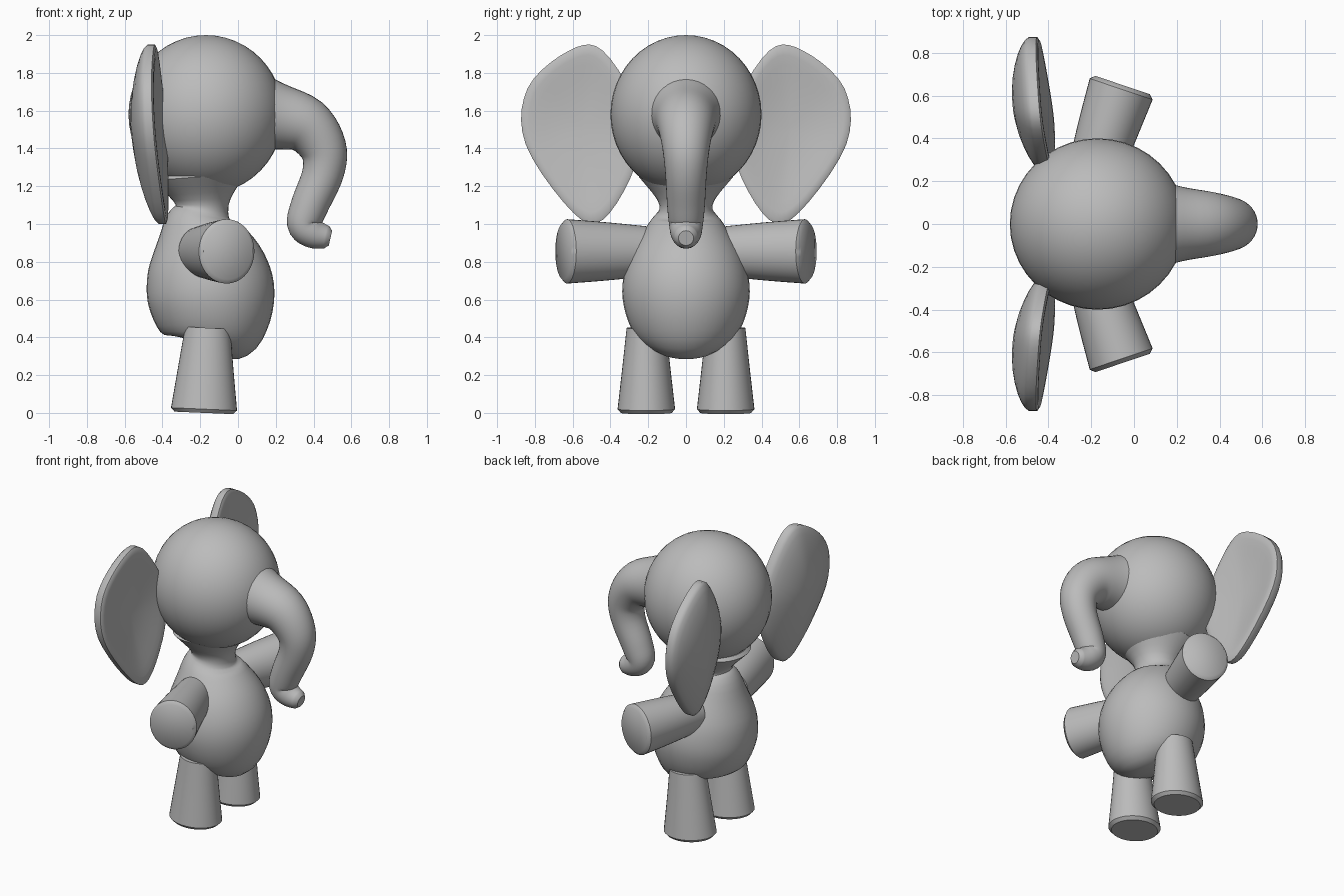
import bpy, bmesh, math
from mathutils import Vector

cube = bpy.data.objects.get("Cube")
if cube:
    bpy.data.objects.remove(cube, do_unlink=True)

grey = bpy.data.materials.new("soft grey")
grey.use_nodes = True
tone = (0.5, 0.5, 0.5, 1)
grey.diffuse_color = tone
grey.node_tree.nodes["Principled BSDF"].inputs["Base Color"].default_value = tone


def finish(obj):
    """Colour the part and shade it smooth, keeping sharp rims."""
    obj.data.materials.append(grey)
    bpy.ops.object.select_all(action='DESELECT')
    obj.select_set(True)
    bpy.context.view_layer.objects.active = obj
    bpy.ops.object.shade_smooth_by_angle(angle=math.radians(45))


def spline(rows, steps, closed=False):
    """Smooth curve through rows of numbers."""
    points = [Vector(row) for row in rows]
    count = len(points)

    def pick(index):
        return points[index % count if closed else max(0, min(count - 1, index))]

    curve = []
    for i in range(count if closed else count - 1):
        before, start, end, after = (pick(i + k) for k in (-1, 0, 1, 2))
        leave, arrive = (end - before) / 2, (after - start) / 2
        for step in range(steps):
            t = step / steps
            ease = t * t * (3 - 2 * t)
            curve.append(start.lerp(end, ease) + leave * t * (1 - t) ** 2
                         - arrive * t * t * (1 - t))
    return curve if closed else curve + [points[-1]]


def skin(name, rings):
    """Bridge equal rings of points and close both ends."""
    bm = bmesh.new()
    loops = [[bm.verts.new(point) for point in ring] for ring in rings]
    sides = len(loops[0])
    for lower, upper in zip(loops, loops[1:]):
        for i in range(sides):
            j = (i + 1) % sides
            bm.faces.new((lower[i], lower[j], upper[j], upper[i]))
    bm.faces.new(loops[0])
    bm.faces.new(loops[-1])
    bmesh.ops.recalc_face_normals(bm, faces=bm.faces)
    mesh = bpy.data.meshes.new(name)
    bm.to_mesh(mesh)
    bm.free()
    obj = bpy.data.objects.new(name, mesh)
    bpy.context.collection.objects.link(obj)
    finish(obj)


def limb(name, rows, place, across, ratio=1.0, lip=0.02):
    """Sweep ovals along a flat path of (u, v, radius), ending in a bevelled lip."""
    curve = spline(rows, 5)
    centres = [place(row.x, row.y) for row in curve]
    radii = [row.z for row in curve]
    centres.append(centres[-1] + (centres[-1] - centres[-2]).normalized() * lip)
    radii.append(radii[-1] - lip)
    last = len(centres) - 1
    across = Vector(across)
    rings = []
    for i, (centre, radius) in enumerate(zip(centres, radii)):
        along = (centres[min(i + 1, last)] - centres[max(i - 1, 0)]).normalized()
        inward = along.cross(across)
        rings.append([centre + (inward * math.cos(a) + across * ratio * math.sin(a)) * radius
                      for a in (math.tau * k / 36 for k in range(36))])
    skin(name, rings)


def in_profile(x, z):
    return Vector((x, 0, z))


SIDEWAYS, UP = (0, 1, 0), (0, 0, 1)

# Round head
bpy.ops.mesh.primitive_uv_sphere_add(segments=40, ring_count=24, radius=1,
                                     location=(-0.17, 0, 1.58), scale=(0.41, 0.4, 0.42))
head = bpy.context.object
head.name = "head"
finish(head)

# Pear-shaped torso with a neck flaring into the head
limb("torso", [(-0.15, 0.32, 0.1), (-0.13, 0.4, 0.26), (-0.14, 0.6, 0.335),
               (-0.17, 0.8, 0.31), (-0.2, 1, 0.2), (-0.19, 1.1, 0.14),
               (-0.2, 1.25, 0.25)], in_profile, SIDEWAYS)

# Trunk curving forward, down and up at the tip
limb("trunk", [(0, 1.6, 0.25), (0.2, 1.57, 0.18), (0.36, 1.52, 0.15),
               (0.45, 1.4, 0.125), (0.45, 1.27, 0.11), (0.38, 1.1, 0.1),
               (0.35, 1, 0.09), (0.4, 0.95, 0.08), (0.47, 0.93, 0.06)],
     in_profile, SIDEWAYS)

EAR_EDGE = [(0.27, 1.3), (0.44, 1.02), (0.6, 1.06), (0.85, 1.42),
            (0.84, 1.72), (0.62, 1.92), (0.44, 1.92), (0.25, 1.6)]
EAR_STEPS = 16

for side, label in ((1, "left"), (-1, "right")):
    # Cupped ear: hollow in front, bulging behind, leaning back toward its tip
    rings = []
    for step in range(EAR_STEPS):
        turn = math.pi * (step + 0.2) / (EAR_STEPS - 0.6)
        scale, facing = math.sin(turn), math.cos(turn)
        cup = 0.07 * scale ** 2 - 0.08
        thickness = math.copysign(0.06 * math.sqrt(abs(facing)), facing)
        ring = []
        for y, z in spline(EAR_EDGE, 5, closed=True):
            y, z = 0.55 + (y - 0.55) * scale, 1.5 + (z - 1.5) * scale
            lean = -0.28 - 0.06 * z - 0.1 * y
            ring.append((lean + cup + thickness, y * side, z))
        rings.append(ring)
    skin(label + "_ear", rings)

    # Stubby arm with a flat end
    limb(label + "_arm", [(-0.2, 0.2, 0.12), (-0.13, 0.42, 0.14), (-0.06, 0.63, 0.155)],
         lambda x, y: Vector((x, y * side, 0.855)), UP, ratio=1.1)

    # Flared leg with a flat sole
    limb(label + "_leg", [(-0.16, 0.45, 0.12), (-0.17, 0.25, 0.145), (-0.18, 0.02, 0.175)],
         lambda x, z: Vector((x, side * 0.21, z)), SIDEWAYS, ratio=0.87)
